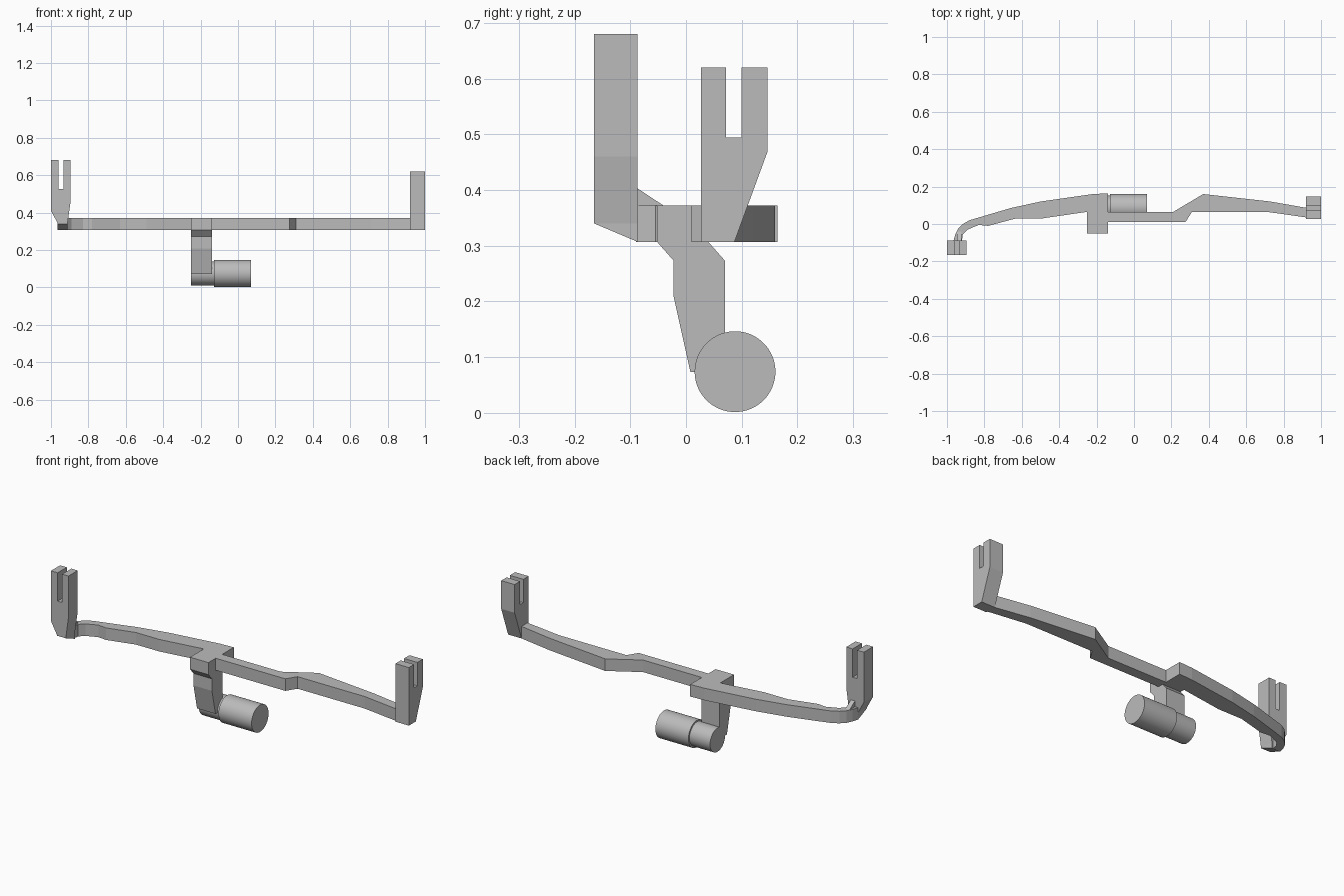
import bpy, bmesh, math
from mathutils import Vector

cube = bpy.data.objects.get("Cube")
if cube:
    bpy.data.objects.remove(cube, do_unlink=True)

grey = bpy.data.materials.new("plain grey")
grey.use_nodes = True
colour = (0.5, 0.5, 0.5, 1)
grey.diffuse_color = colour
grey.node_tree.nodes["Principled BSDF"].inputs["Base Color"].default_value = colour


def prism(name, profile, axis, low, high, cut=None):
    """Extrude a 2D profile along an axis; cut = (point, normal) slices off the normal side."""
    place = {"x": lambda a, b: (low, a, b),
             "y": lambda a, b: (a, low, b),
             "z": lambda a, b: (a, b, low)}[axis]
    step = Vector([high - low if c == axis else 0 for c in "xyz"])
    bm = bmesh.new()
    face = bm.faces.new([bm.verts.new(place(a, b)) for a, b in profile])
    ext = bmesh.ops.extrude_face_region(bm, geom=[face])
    verts = [v for v in ext["geom"] if isinstance(v, bmesh.types.BMVert)]
    bmesh.ops.translate(bm, verts=verts, vec=step)
    if cut:
        geom = bm.verts[:] + bm.edges[:] + bm.faces[:]
        res = bmesh.ops.bisect_plane(bm, geom=geom, plane_co=cut[0], plane_no=cut[1], clear_outer=True)
        edges = [e for e in res["geom_cut"] if isinstance(e, bmesh.types.BMEdge)]
        bmesh.ops.holes_fill(bm, edges=edges)
    bmesh.ops.recalc_face_normals(bm, faces=bm.faces)
    mesh = bpy.data.meshes.new(name)
    bm.to_mesh(mesh)
    bm.free()
    mesh.materials.append(grey)
    obj = bpy.data.objects.new(name, mesh)
    bpy.context.collection.objects.link(obj)
    return obj


def cylinder(name, radius, x0, x1, y, z):
    bpy.ops.mesh.primitive_cylinder_add(vertices=64, radius=radius, depth=x1 - x0,
                                        location=((x0 + x1) / 2, y, z),
                                        rotation=(0, math.pi / 2, 0))
    obj = bpy.context.object
    obj.name = name
    obj.data.materials.append(grey)
    bpy.ops.object.shade_smooth_by_angle(angle=math.radians(30))


BOTTOM, TOP = 0.307, 0.372

# Long cranked bar with the square hub at its middle, drawn in plan
back_edge = [(-0.965, -0.09), (-0.955, -0.055), (-0.94, -0.025), (-0.915, 0.0), (-0.88, 0.02),
             (-0.66, 0.085), (-0.5, 0.12), (-0.22, 0.16), (-0.14, 0.164), (-0.14, 0.065),
             (0.21, 0.065), (0.37, 0.16), (0.73, 0.12), (0.93, 0.085)]
front_edge = [(0.93, 0.034), (0.71, 0.065), (0.31, 0.065), (0.275, 0.01), (-0.14, 0.01),
              (-0.14, -0.052), (-0.25, -0.052), (-0.25, 0.065), (-0.49, 0.03), (-0.63, 0.03),
              (-0.78, -0.01), (-0.83, -0.005), (-0.89, -0.03), (-0.915, -0.055), (-0.92, -0.09)]
prism("crossbar", back_edge + front_edge, "z", BOTTOM, TOP)

# Slotted post at the left-hand (+x) end
prism("left_fork", [(0.027, BOTTOM), (0.027, 0.62), (0.072, 0.62), (0.072, 0.494), (0.1, 0.494),
                    (0.1, 0.62), (0.146, 0.62), (0.146, 0.468), (0.087, BOTTOM)], "x", 0.92, 1.0)

# Slotted post at the right-hand (-x) end, with a sloping underside
prism("right_fork", [(-0.965, BOTTOM), (-0.965, 0.345), (-1.0, 0.41), (-1.0, 0.68), (-0.96, 0.68),
                     (-0.96, 0.527), (-0.933, 0.527), (-0.933, 0.68), (-0.895, 0.68),
                     (-0.895, 0.46), (-0.912, 0.34), (-0.912, BOTTOM)], "y", -0.165, -0.087,
      cut=((0, -0.165, 0.34), (0, -0.033, -0.078)))
prism("right_fork_web", [(-0.09, 0.35), (-0.09, 0.405), (-0.06, 0.385), (-0.04, TOP), (-0.04, 0.35)],
      "x", -0.947, -0.922)

# Arm hanging from the hub
prism("hanging_arm", [(-0.052, BOTTOM), (-0.022, 0.273), (-0.022, 0.208), (0.008, 0.073),
                      (0.07, 0.073), (0.07, 0.273), (0.04, BOTTOM)], "x", -0.25, -0.14)

# Stepped roller at the foot of the arm
cylinder("roller_neck", 0.064, -0.25, -0.12, 0.088, 0.074)
cylinder("roller", 0.0725, -0.127, 0.07, 0.088, 0.074)
